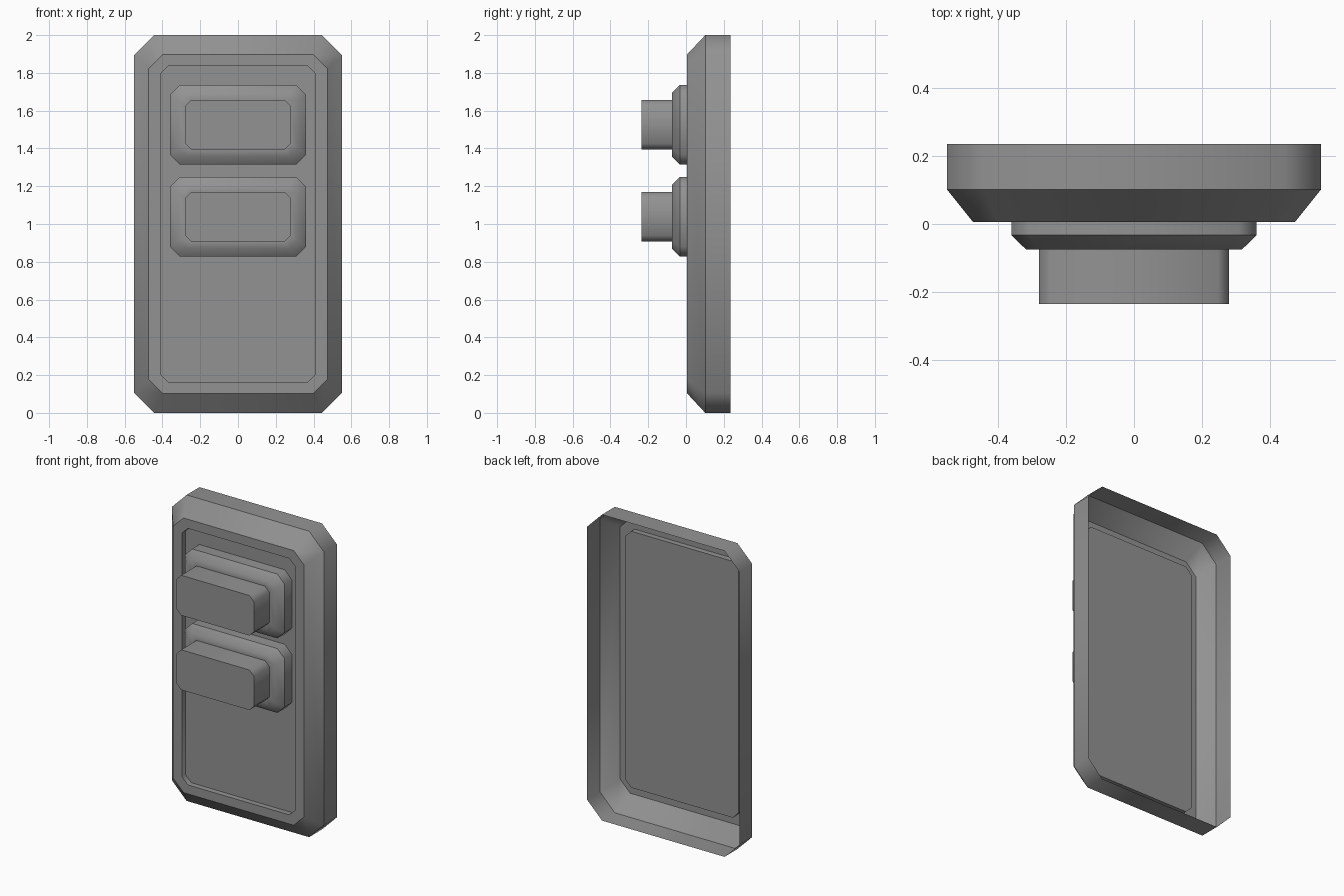
import bpy, bmesh

if "Cube" in bpy.data.objects:
    bpy.data.objects.remove(bpy.data.objects["Cube"])

# Dark grey for the whole model
grey = bpy.data.materials.new("dark_grey")
grey.diffuse_color = (0.29, 0.29, 0.29, 1.0)
grey.use_nodes = True
grey.node_tree.nodes["Principled BSDF"].inputs["Base Color"].default_value = grey.diffuse_color


def octagon(half_w, z0, z1, c, y):
    """Chamfered rectangle in the XZ plane, counter-clockwise from the front."""
    w = half_w
    return [(x, y, z) for x, z in (
        (-w + c, z0), (w - c, z0), (w, z0 + c), (w, z1 - c),
        (w - c, z1), (-w + c, z1), (-w, z1 - c), (-w, z0 + c))]


def loft(name, sections):
    """Skin sections (half_w, z0, z1, chamfer, y, sharp) and cap the last one."""
    bm = bmesh.new()
    rings = [[bm.verts.new(p) for p in octagon(*s[:5])] for s in sections]
    for a, b in zip(rings, rings[1:]):
        for i in range(8):
            j = (i + 1) % 8
            bm.faces.new((a[i], a[j], b[j], b[i]))
    bm.faces.new(rings[-1])
    for f in bm.faces:
        f.smooth = True
    for ring, s in zip(rings, sections):
        for i in range(8):
            bm.edges.get((ring[i], ring[(i + 1) % 8])).smooth = not s[5]
    mesh = bpy.data.meshes.new(name)
    bm.to_mesh(mesh)
    bm.free()
    mesh.materials.append(grey)
    obj = bpy.data.objects.new(name, mesh)
    bpy.context.collection.objects.link(obj)
    return obj


# Open-backed plate with bevelled rim and recessed front panel
loft("back_plate", [
    (0.55, 0.0, 2.0, 0.107, 0.235, True),
    (0.55, 0.0, 2.0, 0.107, 0.102, True),
    (0.473, 0.103, 1.898, 0.074, 0.006, True),
    (0.41, 0.162, 1.838, 0.043, 0.006, True),
    (0.41, 0.162, 1.838, 0.043, 0.042, True),
])

# Two stepped buttons: bevelled base and protruding block
for name, zc in (("lower_button", 1.038), ("upper_button", 1.525)):
    loft(name, [
        (0.36, zc - 0.21, zc + 0.21, 0.052, 0.042, True),
        (0.36, zc - 0.21, zc + 0.21, 0.052, -0.033, True),
        (0.317, zc - 0.168, zc + 0.168, 0.042, -0.075, False),
        (0.279, zc - 0.131, zc + 0.131, 0.032, -0.075, True),
        (0.279, zc - 0.131, zc + 0.131, 0.032, -0.235, True),
    ])
